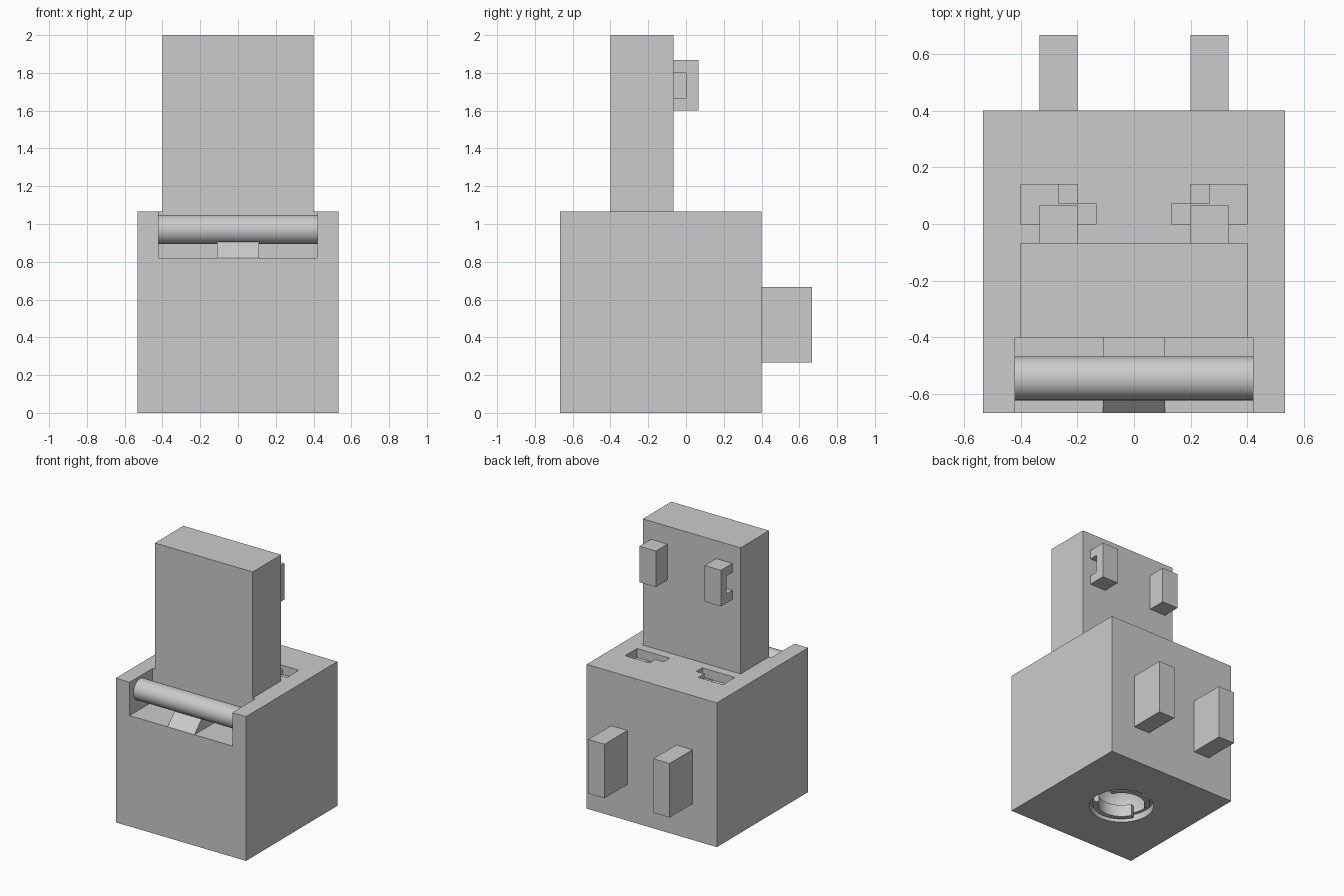
import bpy, bmesh, math
from mathutils import Matrix, Vector

if "Cube" in bpy.data.objects:
    bpy.data.objects.remove(bpy.data.objects["Cube"], do_unlink=True)

grey = bpy.data.materials.new("plain grey")
grey.use_nodes = True
colour = (0.6, 0.6, 0.6, 1)
grey.diffuse_color = colour
grey.node_tree.nodes["Principled BSDF"].inputs["Base Color"].default_value = colour


def finish(name, bm):
    bmesh.ops.recalc_face_normals(bm, faces=bm.faces)
    mesh = bpy.data.meshes.new(name)
    bm.to_mesh(mesh)
    bm.free()
    mesh.materials.append(grey)
    obj = bpy.data.objects.new(name, mesh)
    bpy.context.collection.objects.link(obj)
    return obj


def box(name, x, y, z):
    bm = bmesh.new()
    size = Vector((x[1] - x[0], y[1] - y[0], z[1] - z[0]))
    mid = Vector((x[0] + x[1], y[0] + y[1], z[0] + z[1])) / 2
    bmesh.ops.create_cube(bm, size=1, matrix=Matrix.Translation(mid) @ Matrix.Diagonal(size).to_4x4())
    return finish(name, bm)


def side_box(name, side, x, y, z):
    return box(name, sorted(side * v for v in x), y, z)


def cylinder(name, radius, depth, matrix):
    bm = bmesh.new()
    bmesh.ops.create_cone(bm, cap_ends=True, segments=64, radius1=radius, radius2=radius,
                          depth=depth, matrix=matrix)
    return finish(name, bm)


def extrude(name, points, offset):
    bm = bmesh.new()
    face = bm.faces.new([bm.verts.new(p) for p in points])
    moved = bmesh.ops.extrude_face_region(bm, geom=[face])["geom"]
    bmesh.ops.translate(bm, vec=offset, verts=[v for v in moved if isinstance(v, bmesh.types.BMVert)])
    # the source face stays as the second cap
    if face.is_valid is False:
        bmesh.ops.holes_fill(bm, edges=bm.edges)
    return finish(name, bm)


def activate(obj):
    bpy.ops.object.select_all(action='DESELECT')
    obj.select_set(True)
    bpy.context.view_layer.objects.active = obj


def cut(obj, cutter):
    mod = obj.modifiers.new("cut", 'BOOLEAN')
    mod.operation = 'DIFFERENCE'
    mod.solver = 'EXACT'
    mod.object = cutter
    activate(obj)
    bpy.ops.object.modifier_apply(modifier=mod.name)
    bpy.data.objects.remove(cutter, do_unlink=True)


def smooth(obj):
    activate(obj)
    bpy.ops.object.shade_smooth_by_angle(angle=math.radians(30))


TOP, FRONT, BACK = 1.067, -0.667, 0.4

# Main body with a front notch
body = box("body", (-0.533, 0.533), (FRONT, BACK), (0, TOP))
cut(body, box("notch_cutter", (-0.42, 0.42), (-0.8, -0.4), (0.82, 1.2)))

# Round socket in the underside
centre = Vector((0, -0.133, 0))
cut(body, cylinder("socket_cutter", 0.22, 0.1, Matrix.Translation(centre)))
bm = bmesh.new()
bmesh.ops.create_uvsphere(bm, u_segments=48, v_segments=24, radius=0.2,
                          matrix=Matrix.Translation(centre + Vector((0, 0, 0.08))))
cut(body, finish("dome_cutter", bm))

# Pockets in the top that match the hooks
for side in (-1, 1):
    cut(body, side_box("pocket_cutter", side, (0.2, 0.4), (0, 0.14), (TOP - 0.067, 1.2)))
    cut(body, side_box("pocket_cutter", side, (0.133, 0.21), (0, 0.07), (TOP - 0.067, 1.2)))
smooth(body)

# Upright panel
box("panel", (-0.4, 0.4), (-0.4, -0.067), (TOP, 2))

# Hooks, rear lugs and pocket steps
for side, word in ((-1, "right"), (1, "left")):
    hook = side_box(word + "_hook", side, (0.2, 0.333), (-0.067, 0.067), (1.6, 1.867))
    cut(hook, side_box("hook_cutter", side, (0.267, 0.4), (-0.1, 0), (1.667, 1.8)))
    side_box(word + "_rear_lug", side, (0.2, 0.333), (BACK, 0.667), (0.267, 0.667))
    side_box(word + "_pocket_step", side, (0.2, 0.267), (0.07, 0.14), (TOP - 0.067, TOP - 0.03))

# Hinge rod lying across the notch
rod = cylinder("hinge_rod", 0.077, 0.84,
               Matrix.Translation((0, -0.545, 0.97)) @ Matrix.Rotation(math.pi / 2, 4, 'Y'))
smooth(rod)

# Sloped support under the rod
ramp = [(FRONT, 0.82), (-0.533, 0.954), (-0.4, 0.954), (-0.4, 0.82)]
extrude("rod_support", [(-0.11, y, z) for y, z in ramp], (0.22, 0, 0))

# Curved claws inside the socket
for number, start in enumerate((25, 205)):
    angles = [math.radians(start + i * 130 / 20) for i in range(21)]
    ring = [(0.195, a) for a in angles] + [(0.16, a) for a in reversed(angles)]
    claw = extrude("socket_claw_%d" % (number + 1),
                   [centre + Vector((r * math.cos(a), r * math.sin(a), 0.01)) for r, a in ring],
                   (0, 0, 0.09))
    smooth(claw)
